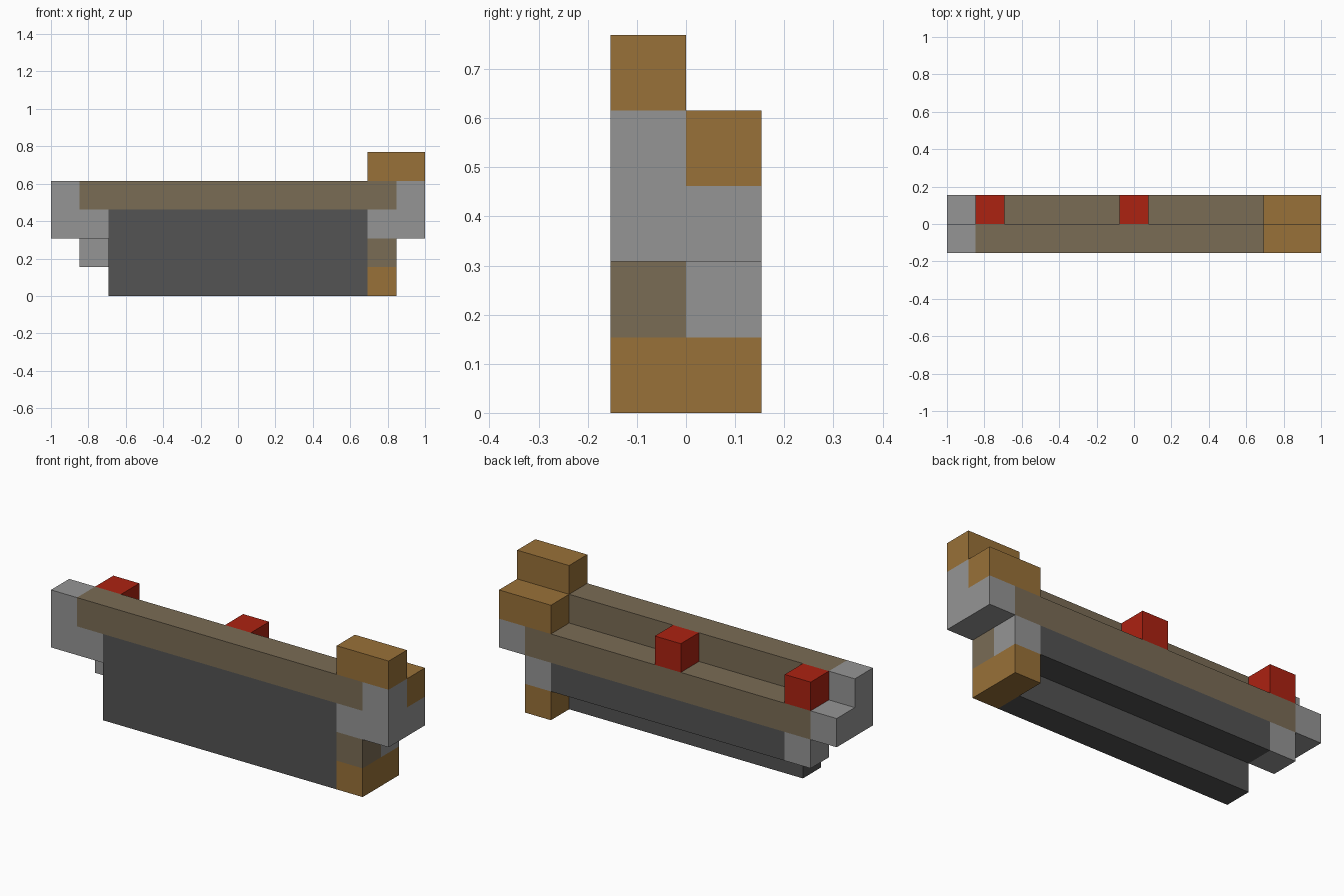
import bpy
import bmesh
from mathutils import Vector

default = bpy.data.objects.get("Cube")
if default:
    bpy.data.objects.remove(default, do_unlink=True)

CELL = 2 / 13  # the model sits on a grid of 13 x 2 x 5 cells
ORIGIN = Vector((-1, -CELL, 0))
FRONT, BACK = 0, 1


def material(name, rgb):
    """Flat material from an 8-bit colour, converted to linear."""
    linear = [((c / 255 + 0.055) / 1.055) ** 2.4 for c in rgb]
    mat = bpy.data.materials.new(name)
    mat.use_nodes = True
    mat.diffuse_color = (*linear, 1)
    bsdf = mat.node_tree.nodes["Principled BSDF"]
    bsdf.inputs["Base Color"].default_value = (*linear, 1)
    bsdf.inputs["Roughness"].default_value = 0.9
    return mat


def block(name, mat, x, z, row, width=1, height=1, depth=1):
    """Box spanning whole grid cells, starting at cell x, row, z."""
    low = Vector((x, row, z))
    size = Vector((width, depth, height))
    bm = bmesh.new()
    bmesh.ops.create_cube(bm, size=1)
    for v in bm.verts:
        v.co = ORIGIN + (low + size * 0.5 + v.co * size) * CELL
    mesh = bpy.data.meshes.new(name)
    bm.to_mesh(mesh)
    bm.free()
    mesh.materials.append(mat)
    obj = bpy.data.objects.new(name, mesh)
    bpy.context.collection.objects.link(obj)
    return obj


grey = material("light_grey", (149, 149, 149))
dark = material("dark_grey", (83, 83, 83))
taupe = material("taupe", (122, 108, 85))
brown = material("brown", (153, 113, 56))
red = material("red", (172, 34, 17))

# Dark body: tall front slab and a shallow back strip
block("front_body", dark, 2, 0, FRONT, width=9, height=3)
block("back_body", dark, 2, 1, BACK, width=9)

# Long rails, stepped one cell lower at the back
block("front_rail", taupe, 1, 3, FRONT, width=11)
block("back_rail", taupe, 1, 2, BACK, width=11)

# Grey end brackets
block("right_front_end", grey, 0, 2, FRONT, height=2)
block("left_front_end", grey, 12, 2, FRONT, height=2)
for side, end, inner in (("right", 0, 1), ("left", 12, 11)):
    block(side + "_front_bracket", grey, inner, 2, FRONT)
    block(side + "_back_end", grey, end, 2, BACK)
    block(side + "_back_bracket", grey, inner, 1, BACK)

# Brown caps and foot on the left end
block("front_cap", brown, 11, 4, FRONT, width=2)
block("back_cap", brown, 11, 3, BACK, width=2)
block("foot", brown, 11, 0, FRONT, depth=2)
block("foot_post", taupe, 11, 1, FRONT)

# Red buttons on the back rail
for name, x in (("end_button", 1), ("middle_button", 6)):
    block(name, red, x, 3, BACK)
